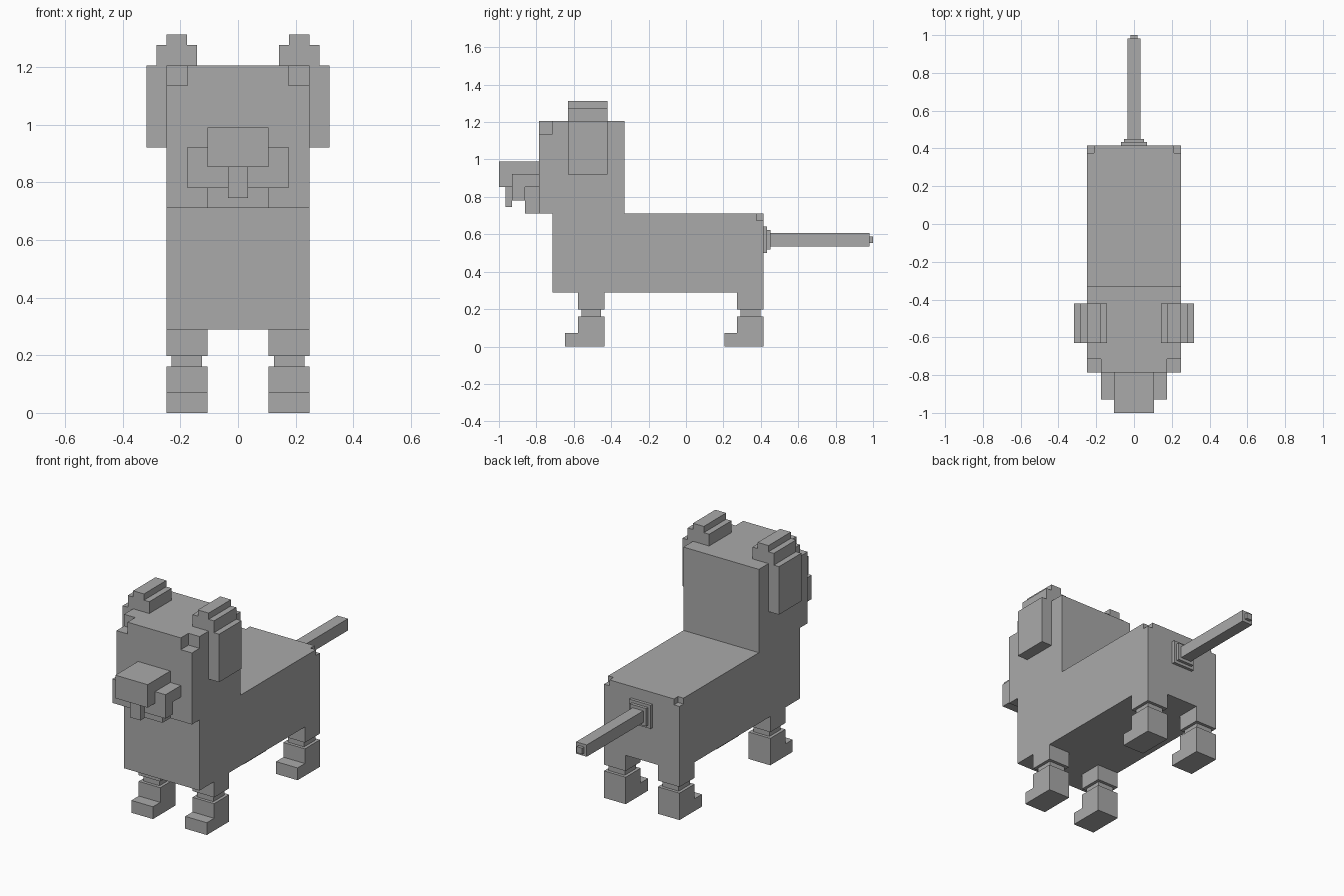
import bpy
import bmesh
from mathutils import Vector

if "Cube" in bpy.data.objects:
    bpy.data.objects.remove(bpy.data.objects["Cube"], do_unlink=True)

COLOUR = (0.4, 0.4, 0.4, 1)
grey = bpy.data.materials.new("plain grey")
grey.use_nodes = True
grey.diffuse_color = COLOUR
grey.node_tree.nodes["Principled BSDF"].inputs["Base Color"].default_value = COLOUR


def finish(name, bm):
    bmesh.ops.recalc_face_normals(bm, faces=bm.faces)
    mesh = bpy.data.meshes.new(name)
    bm.to_mesh(mesh)
    bm.free()
    mesh.materials.append(grey)
    obj = bpy.data.objects.new(name, mesh)
    bpy.context.collection.objects.link(obj)
    return obj


def box(name, x, y, z):
    """Block spanning the given (low, high) ranges."""
    bm = bmesh.new()
    bmesh.ops.create_cube(bm, size=1)
    for v in bm.verts:
        v.co = Vector([r[0] if c < 0 else r[1] for c, r in zip(v.co, (x, y, z))])
    return finish(name, bm)


def centre_box(name, half, y, z):
    return box(name, (-half, half), y, z)


def pair(name, x, y, z):
    """Mirrored left and right blocks."""
    return [box("left_" + name, x, y, z),
            box("right_" + name, (-x[1], -x[0]), y, z)]


# Body and head in one side profile
W = 0.248
profile = [(-0.715, 0.29), (0.415, 0.29), (0.415, 0.71), (-0.33, 0.71),
           (-0.33, 1.205), (-0.787, 1.205), (-0.787, 0.71), (-0.715, 0.71)]
bm = bmesh.new()
side = bm.faces.new([bm.verts.new((-W, y, z)) for y, z in profile])
sweep = bmesh.ops.extrude_face_region(bm, geom=[side])
new_verts = [g for g in sweep["geom"] if isinstance(g, bmesh.types.BMVert)]
bmesh.ops.translate(bm, vec=(2 * W, 0, 0), verts=new_verts)
body = finish("body_and_head", bm)

# Notched corners on the brow and the rump
cutters = pair("brow_cutter", (0.175, 0.4), (-0.9, -0.715), (1.135, 1.3))
cutters += pair("rump_cutter", (0.212, 0.4), (0.377, 0.5), (0.675, 0.8))
bpy.context.view_layer.objects.active = body
for cutter in cutters:
    cutter.hide_render = True
    mod = body.modifiers.new("notch", "BOOLEAN")
    mod.operation = "DIFFERENCE"
    mod.solver = "EXACT"
    mod.object = cutter
    bpy.ops.object.modifier_apply(modifier=mod.name)
    bpy.data.objects.remove(cutter, do_unlink=True)

# Ears: hanging flap, fold and crest
EAR_Y = (-0.63, -0.42)
pair("ear_flap", (W, 0.317), EAR_Y, (0.92, 1.205))
pair("ear_fold", (0.142, 0.283), EAR_Y, (1.205, 1.275))
pair("ear_crest", (0.177, W), EAR_Y, (1.275, 1.312))

# Muzzle, jaw and tongue
centre_box("muzzle", 0.106, (-1, -0.787), (0.853, 0.99))
centre_box("jaw", 0.106, (-0.86, -0.787), (0.71, 0.853))
centre_box("tongue", 0.035, (-0.965, -0.93), (0.745, 0.853))
pair("cheek", (0.106, 0.175), (-0.93, -0.787), (0.853, 0.922))
pair("lip", (0.035, 0.175), (-0.93, -0.86), (0.78, 0.853))

# Legs, placed by the back edge of the foot
for label, heel in (("front", -0.437), ("rear", 0.415)):
    leg_x, leg_y = (0.106, W), (heel - 0.141, heel)
    pair(label + "_thigh", leg_x, leg_y, (0.197, 0.29))
    pair(label + "_ankle", (0.124, 0.23), (heel - 0.123, heel - 0.018), (0.16, 0.197))
    pair(label + "_foot", leg_x, leg_y, (0, 0.16))
    pair(label + "_toes", leg_x, (heel - 0.21, heel - 0.141), (0, 0.073))

# Tail, stepped at the root and the tip
TAIL_Z = 0.571
for name, half, y in (("tail_root", 0.07, (0.415, 0.433)),
                      ("tail_collar", 0.053, (0.433, 0.451)),
                      ("tail", 0.035, (0.451, 0.982)),
                      ("tail_tip", 0.018, (0.982, 1))):
    centre_box(name, half, y, (TAIL_Z - half, TAIL_Z + half))
